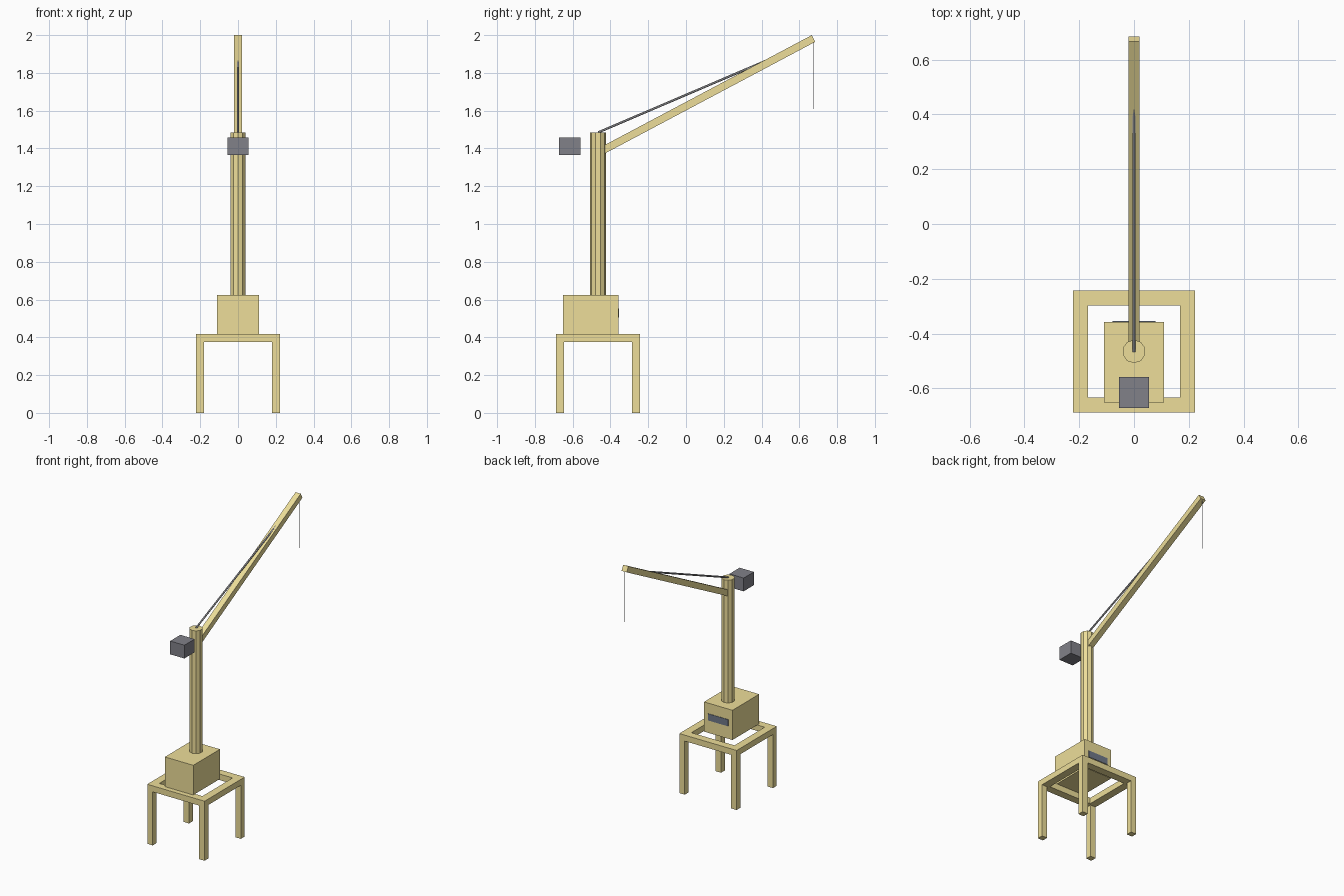
import bpy, bmesh
from mathutils import Vector, Matrix

if "Cube" in bpy.data.objects:
    bpy.data.objects.remove(bpy.data.objects["Cube"])


def material(name, rgb):
    m = bpy.data.materials.new(name)
    m.diffuse_color = (*rgb, 1)
    m.use_nodes = True
    m.node_tree.nodes["Principled BSDF"].inputs["Base Color"].default_value = m.diffuse_color
    return m


YELLOW = material("yellow_paint", (0.85, 0.73, 0.32))
DARK = material("dark_metal", (0.22, 0.22, 0.25))
GLASS = material("window_glass", (0.16, 0.19, 0.25))
CABLE = material("cable_steel", (0.42, 0.42, 0.44))


def finish(name, bm, mat):
    me = bpy.data.meshes.new(name)
    bm.to_mesh(me)
    bm.free()
    me.materials.append(mat)
    ob = bpy.data.objects.new(name, me)
    bpy.context.collection.objects.link(ob)
    return ob


def box(name, lo, hi, mat):
    lo, hi = Vector(lo), Vector(hi)
    bm = bmesh.new()
    bmesh.ops.create_cube(bm, size=1, matrix=Matrix.Translation((lo + hi) / 2)
                          @ Matrix.Diagonal((*(hi - lo), 1)))
    return finish(name, bm, mat)


def rod(name, a, b, radius, sides, mat):
    a, b = Vector(a), Vector(b)
    d = b - a
    bm = bmesh.new()
    bmesh.ops.create_cone(bm, cap_ends=True, segments=sides, radius1=radius,
                          radius2=radius, depth=d.length)
    rot = Vector((0, 0, 1)).rotation_difference(d).to_matrix().to_4x4()
    bm.transform(Matrix.Translation((a + b) / 2) @ rot)
    return finish(name, bm, mat)


CY = -0.465           # mast axis
HALF = 0.222          # half width of the portal
LEG, BEAM = 0.042, 0.055
Z0, Z1 = 0.375, 0.417

# portal legs and top frame
for sx, xn in ((-1, "left"), (1, "right")):
    for sy, yn in ((-1, "front"), (1, "back")):
        c = Vector((sx * (HALF - LEG / 2), CY + sy * (HALF - LEG / 2), 0))
        h = Vector((LEG / 2, LEG / 2, 0))
        box(f"{yn}_{xn}_leg", c - h, c + h + Vector((0, 0, Z0)), YELLOW)
    x = sx * (HALF - BEAM / 2)
    box(f"{xn}_beam", (x - BEAM / 2, CY - HALF + BEAM, Z0),
        (x + BEAM / 2, CY + HALF - BEAM, Z1), YELLOW)
for sy, yn in ((-1, "front"), (1, "back")):
    y = CY + sy * (HALF - BEAM / 2)
    box(f"{yn}_beam", (-HALF, y - BEAM / 2, Z0), (HALF, y + BEAM / 2, Z1), YELLOW)

# machine cabin with window below the boom
box("cabin", (-0.11, -0.652, Z1), (0.11, -0.357, 0.625), YELLOW)
box("cabin_window", (-0.078, -0.37, 0.505), (0.078, -0.354, 0.552), GLASS)

# mast and counterweight
rod("mast", (0, CY, 0.625), (0, CY, 1.485), 0.0425, 10, YELLOW)
box("counterweight", (-0.055, -0.672, 1.366), (0.055, -0.559, 1.459), DARK)

# inclined boom
start, tip = Vector((0, CY, 1.377)), Vector((0, 0.675, 1.982))
boom = box("boom", (-0.02, -0.02, 0), (0.02, 0.02, (tip - start).length), YELLOW)
boom.matrix_world = Matrix.Translation(start) @ Vector((0, 0, 1)).rotation_difference(
    tip - start).to_matrix().to_4x4()

# stay cable and hoist rope
rod("stay_cable", (0, CY, 1.485), (0, 0.49, 1.893), 0.006, 6, CABLE)
rod("hoist_rope", (0, 0.677, 1.975), (0, 0.677, 1.61), 0.002, 6, CABLE)
